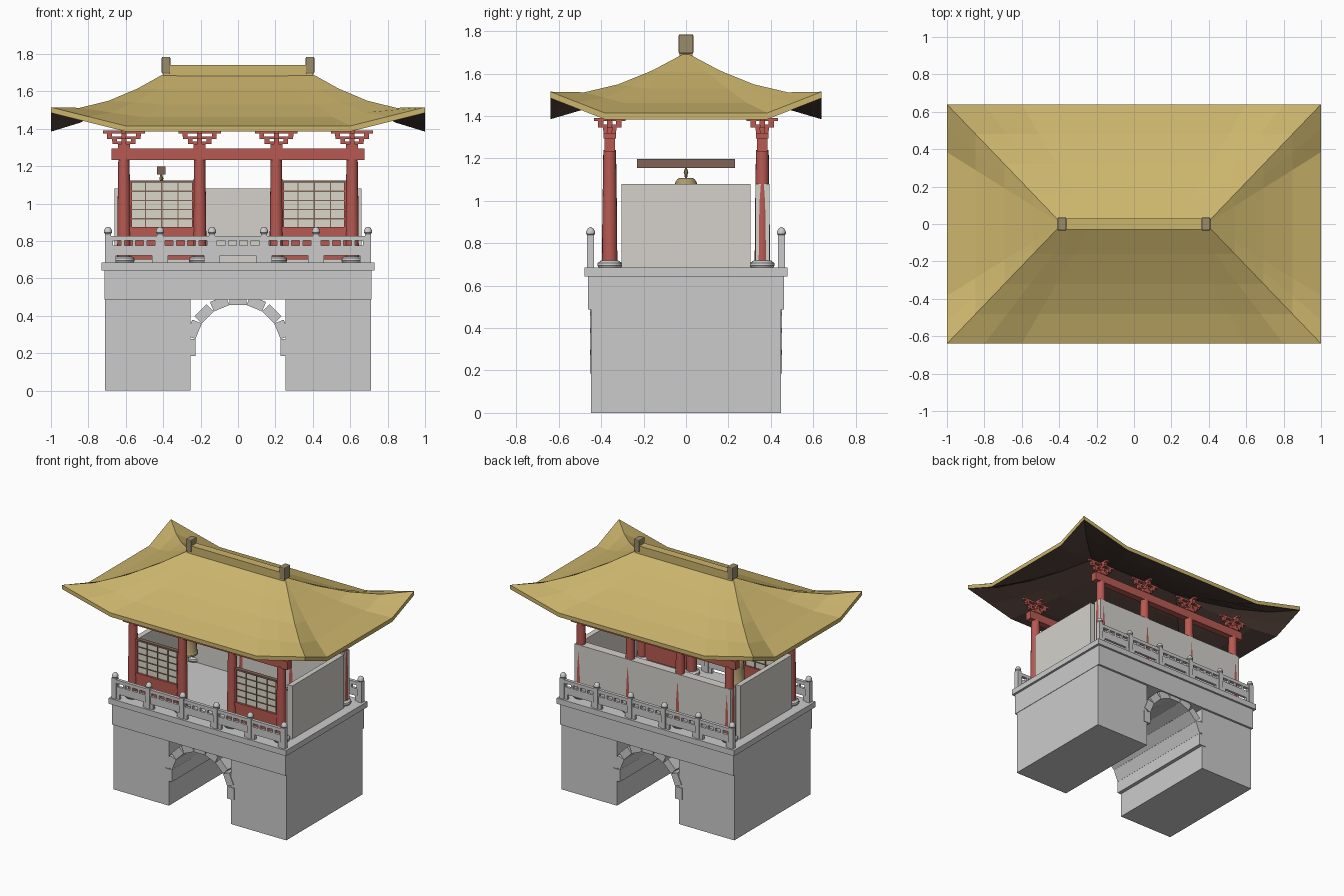
import bpy, bmesh, math
from mathutils import Matrix, Vector

if "Cube" in bpy.data.objects:
    bpy.data.objects.remove(bpy.data.objects["Cube"])

def mat(name, r, g, b):
    m = bpy.data.materials.new(name)
    m.diffuse_color = (r, g, b, 1)
    m.use_nodes = True
    m.node_tree.nodes["Principled BSDF"].inputs["Base Color"].default_value = m.diffuse_color
    return m

STONE = None
RED = mat("red_paint", .48, .10, .085)
ROOF = mat("roof_tile", .60, .46, .15)
DARK = mat("dark_wood", .09, .055, .045)
WALL = mat("plaster", .66, .64, .60)
PAPER = mat("paper", .70, .68, .58)
BRONZE = mat("bronze", .42, .32, .15)
BROWN = mat("brown_wood", .22, .13, .09)
CLAY = mat("ridge_clay", .32, .26, .15)

def finish(name, bm, *mats):
    me = bpy.data.meshes.new(name)
    bm.to_mesh(me)
    bm.free()
    ob = bpy.data.objects.new(name, me)
    bpy.context.collection.objects.link(ob)
    for m in mats:
        if m:
            me.materials.append(m)
    return ob

def add_box(bm, x0, x1, y0, y1, z0, z1, rot=None):
    m = Matrix.Translation(((x0+x1)/2, (y0+y1)/2, (z0+z1)/2)) @ Matrix.Diagonal((x1-x0, y1-y0, z1-z0, 1))
    bmesh.ops.create_cube(bm, size=1, matrix=(rot @ m) if rot else m)

def boxes(name, m, *items):
    bm = bmesh.new()
    for it in items:
        add_box(bm, *it)
    return finish(name, bm, m)

def add_lathe(bm, prof, x, y, n=16):
    # stacked rings from (radius, z) pairs, capped at both ends
    rings = [[bm.verts.new((x+r*math.cos(2*math.pi*i/n), y+r*math.sin(2*math.pi*i/n), z))
              for i in range(n)] for r, z in prof]
    for a, b in zip(rings, rings[1:]):
        for i in range(n):
            j = (i+1) % n
            bm.faces.new((a[i], a[j], b[j], b[i]))
    bm.faces.new(rings[0][::-1])
    bm.faces.new(rings[-1])

def smooth(ob):
    bpy.ops.object.select_all(action='DESELECT')
    ob.select_set(True)
    bpy.context.view_layer.objects.active = ob
    bpy.ops.object.shade_smooth_by_angle(angle=math.radians(35))

def lathes(name, m, prof, spots, n=16):
    bm = bmesh.new()
    for x, y in spots:
        add_lathe(bm, prof, x, y, n)
    smooth(finish(name, bm, m))

# stone gate base
boxes("gate_piers", STONE, (-.71, -.255, -.447, .447, 0, .49), (.255, .71, -.447, .447, 0, .49))
boxes("gate_lintel", STONE, (-.713, .713, -.463, .463, .487, .645))
boxes("terrace_slab", STONE, (-.73, .73, -.478, .478, .643, .685))

# arch stones running through the passage
bm = bmesh.new()
for k in range(9):
    rot = Matrix.Translation((0, 0, .23)) @ Matrix.Rotation(-k*math.pi/8, 4, 'Y')
    add_box(bm, .228, .283, -.452, .452, -.045, .045, rot)
finish("arch_stones", bm, STONE)

# railings along front and back
POSTS = [-.695 + .278*i for i in range(6)]
for s, side in ((-1, "front"), (1, "back")):
    y = s*.45
    bm = bmesh.new()
    add_box(bm, -.695, .695, y-.012, y+.012, .803, .828)
    add_box(bm, -.695, .695, y-.009, y+.009, .722, .777)
    for x, nx in zip(POSTS, POSTS[1:]):
        for k in range(5):
            cx = x + .018 + (nx-x-.036)*k/4
            add_box(bm, cx-.009, cx+.009, y-.01, y+.01, .776, .804)
        for cx in (x+.02, nx-.02):
            add_box(bm, cx-.022, cx+.022, y-.01, y+.01, .684, .723)
    for x in POSTS:
        add_box(bm, x-.017, x+.017, y-.017, y+.017, .684, .838)
    finish(side+"_railing", bm, STONE)
    lathes(side+"_railing_finials", STONE, [(.015, .836), (.022, .845), (.022, .856), (.014, .87), (.003, .876)],
           [(x, y) for x in POSTS], 10)

# columns and their stone feet
COLS = (-.61, -.205, .205, .61)
SPOTS = [(x, y) for x in COLS for y in (-.36, .36)]
lathes("column_feet", STONE, [(.052, .684), (.058, .695), (.056, .708), (.042, .718)], SPOTS)
lathes("columns", RED, [(.036, .71), (.035, .9), (.030, 1.24)], SPOTS)
for s, side in ((-1, "front"), (1, "back")):
    y = s*.36
    boxes(side+"_beam", RED, (-.675, .675, y-.025, y+.025, 1.232, 1.294))
    # stepped roof brackets
    bm = bmesh.new()
    for x in COLS:
        add_box(bm, x-.032, x+.032, y-.03, y+.03, 1.294, 1.318)
        for z, wx, wy in ((1.318, .062, .03), (1.346, .09, .055), (1.376, .113, .075)):
            add_box(bm, x-wx, x+wx, y-.012, y+.012, z, z+.014)
            add_box(bm, x-.012, x+.012, y-wy, y+wy, z, z+.014)
            if z < 1.37:
                for cx, cy in ((0, 0), (wx-.012, 0), (.012-wx, 0), (0, wy-.012), (0, .012-wy)):
                    add_box(bm, x+cx-.013, x+cx+.013, y+cy-.013, y+cy+.013, z+.013, z+.03)
    finish(side+"_brackets", bm, RED)

# plaster walls on the sides and back
boxes("plaster_walls", WALL, (-.66, -.622, -.305, .305, .685, 1.08), (.622, .66, -.305, .305, .685, 1.08),
      (-.641, .641, .327, .393, .685, 1.08))

# lattice screens in the outer front bays
for s, side in ((-1, "left"), (1, "right")):
    a, b = sorted((s*.58, s*.235))
    boxes(side+"_screen_paper", PAPER, (a, b, -.362, -.352, .87, 1.115))
    boxes(side+"_screen_panel", RED, (a, b, -.372, -.345, .70, .85), (a, b, -.378, -.34, .85, .875),
          (a, a+.012, -.372, -.345, .87, 1.12), (b-.012, b, -.372, -.345, .87, 1.12))
    bars = [(a, b, -.374, -.344, 1.112, 1.124)]
    bars += [(a+(b-a)*k/4-.003, a+(b-a)*k/4+.003, -.368, -.346, .87, 1.115) for k in (1, 2, 3)]
    bars += [(a, b, -.367, -.347, .87+.049*k-.003, .87+.049*k+.003) for k in (1, 2, 3, 4)]
    boxes(side+"_screen_bars", BROWN, *bars)

# hanging bell
boxes("bell_beam", BROWN, (-.433, -.387, -.23, .23, 1.155, 1.198))
lathes("bell_hook", BRONZE, [(.004, 1.10), (.008, 1.125), (.011, 1.135), (.004, 1.157)], [(-.41, 0)], 8)
lathes("bell", BRONZE, [(.066, .92), (.068, .935), (.06, .95), (.057, 1.05), (.052, 1.085), (.04, 1.103), (.03, 1.108)],
       [(-.41, 0)])

# swept hip roof: t runs from ridge to eave, u along each side
def roof_z(t, u):
    lift = max(0, (abs(u)-.6)/.4)
    return 1.415 + .285*(1-t)**1.3 + .10*lift*t**2.4

bm = bmesh.new()
NT, NU = 4, 10
for s in (-1, 1):
    for long_side in (True, False):
        def pt(i, j):
            t, u = i/NT, 2*j/NU - 1
            ex, ey = .385 + .615*t, .64*t
            x, y = (u*ex, s*ey) if long_side else (s*ex, u*ey)
            return bm.verts.new((x, y, roof_z(t, u)))
        g = [[pt(i, j) for j in range(NU+1)] for i in range(NT+1)]
        for i in range(NT):
            for j in range(NU):
                q = [g[i][j], g[i+1][j], g[i+1][j+1], g[i][j+1]]
                if (q[1].co-q[0].co).cross(q[2].co-q[0].co).z < 0:
                    q.reverse()
                bm.faces.new(q)
bmesh.ops.remove_doubles(bm, verts=bm.verts, dist=1e-4)
bmesh.ops.dissolve_degenerate(bm, dist=1e-5, edges=bm.edges)
# dark underside a little below the tiles, joined by the eave edge
border = [e for e in bm.edges if e.is_boundary]
top = list(bm.faces)
dup = bmesh.ops.duplicate(bm, geom=list(bm.verts) + list(bm.edges) + top)
under = [f for f in dup["geom"] if isinstance(f, bmesh.types.BMFace)]
for v in {v for f in under for v in f.verts}:
    v.co.z -= .03
for f in under:
    f.normal_flip()
    f.material_index = 1
bmesh.ops.bridge_loops(bm, edges=border + [dup["edge_map"][e] for e in border])
for f in bm.faces:
    if abs(f.normal.z) < .1:
        f.material_index = 0
bmesh.ops.recalc_face_normals(bm, faces=bm.faces)
finish("hip_roof", bm, ROOF, DARK)

# ridge and its end blocks
boxes("roof_ridge", ROOF, (-.40, .40, -.03, .03, 1.68, 1.742))
ends = boxes("ridge_ends", CLAY, *[(x-.023, x+.023, -.035, .035, 1.695, 1.785) for x in (-.385, .385)])
bev = ends.modifiers.new("soft_edges", 'BEVEL')
bev.width, bev.segments = .006, 2
